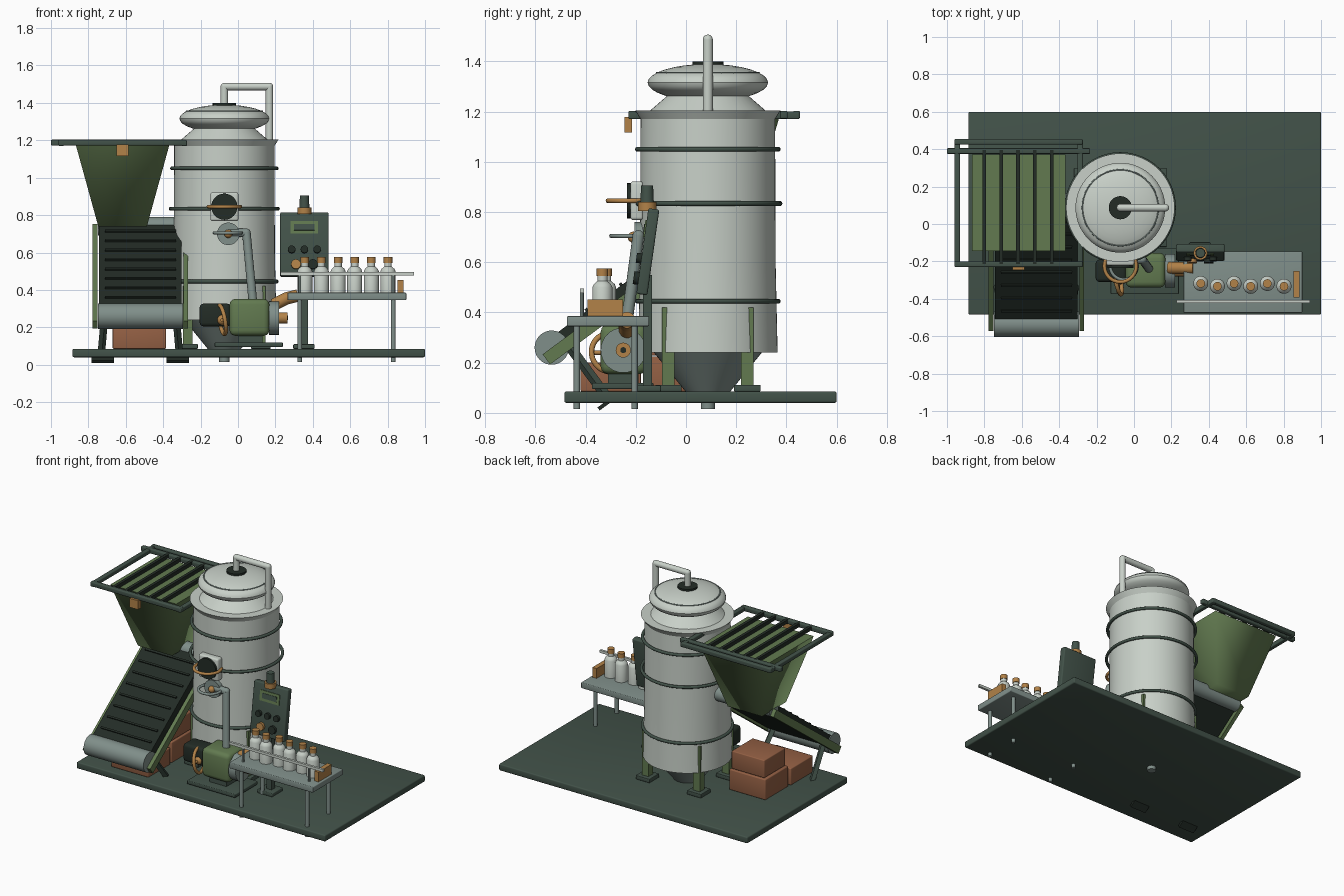
import bpy, bmesh, math
from mathutils import Vector, Matrix

if "Cube" in bpy.data.objects:
    bpy.data.objects.remove(bpy.data.objects["Cube"])


def material(name, rgb):
    m = bpy.data.materials.new(name)
    lin = [((c / 255 + 0.055) / 1.055) ** 2.4 for c in rgb]
    m.diffuse_color = (*lin, 1)
    m.use_nodes = True
    m.node_tree.nodes["Principled BSDF"].inputs["Base Color"].default_value = m.diffuse_color
    return m


STEEL = material("pale_steel", (200, 208, 200))
SLATE = material("slate_metal", (128, 143, 138))
DARK = material("dark_green_grey", (66, 82, 73))
BLACK = material("near_black", (35, 44, 38))
GREEN = material("leaf_green", (98, 122, 80))
BRASS = material("brass", (178, 130, 72))
BRICK = material("crate_brown", (148, 96, 68))


def finish(bm, name, mat, smooth=None):
    bmesh.ops.recalc_face_normals(bm, faces=bm.faces)
    me = bpy.data.meshes.new(name)
    bm.to_mesh(me)
    bm.free()
    me.materials.append(mat)
    ob = bpy.data.objects.new(name, me)
    bpy.context.collection.objects.link(ob)
    if smooth:
        bpy.context.view_layer.objects.active = ob
        ob.select_set(True)
        bpy.ops.object.shade_smooth_by_angle(angle=math.radians(smooth))
        ob.select_set(False)
    return ob


def box(name, lo, hi, mat, bevel=0, matrix=None):
    lo, hi = Vector(lo), Vector(hi)
    bm = bmesh.new()
    bmesh.ops.create_cube(bm, size=1)
    for v in bm.verts:
        v.co = Vector([v.co[i] * (hi[i] - lo[i]) for i in range(3)]) + (lo + hi) / 2
    if bevel:
        bmesh.ops.bevel(bm, geom=bm.edges[:], offset=bevel, segments=3,
                        profile=0.5, affect='EDGES')
    if matrix:
        bm.transform(matrix)
    return finish(bm, name, mat, 30 if bevel else None)


def lathe(name, profile, mat, matrix, n=48):
    """Turn (radius, height) points about the local z axis, capped at both ends."""
    bm = bmesh.new()
    rings = []
    for r, h in profile:
        rings.append([bm.verts.new((r * math.cos(2 * math.pi * i / n),
                                    r * math.sin(2 * math.pi * i / n), h)) for i in range(n)])
    for a, b in zip(rings, rings[1:]):
        for i in range(n):
            bm.faces.new((a[i], a[(i + 1) % n], b[(i + 1) % n], b[i]))
    bm.faces.new(rings[0])
    bm.faces.new(rings[-1])
    bm.transform(matrix)
    return finish(bm, name, mat, 30)


def rod(name, p, q, r, mat, n=20, r2=None):
    p, q = Vector(p), Vector(q)
    turn = (q - p).to_track_quat('Z', 'Y').to_matrix().to_4x4()
    return lathe(name, [(r, 0), (r if r2 is None else r2, (q - p).length)], mat,
                 Matrix.Translation(p) @ turn, n)


def ball(name, c, r, mat):
    bm = bmesh.new()
    bmesh.ops.create_uvsphere(bm, u_segments=20, v_segments=12, radius=r,
                              matrix=Matrix.Translation(c))
    return finish(bm, name, mat, 60)


def ring(name, c, R, r, mat, rot=(0, 0, 0)):
    bpy.ops.mesh.primitive_torus_add(location=c, rotation=rot, major_radius=R, minor_radius=r,
                                     major_segments=48, minor_segments=10)
    ob = bpy.context.object
    ob.name = name
    ob.data.materials.append(mat)
    bpy.ops.object.shade_smooth()
    ob.select_set(False)


def pipe(name, pts, r, mat):
    for i, (a, b) in enumerate(zip(pts, pts[1:])):
        rod(f"{name}_{i}", a, b, r, mat)
    for i, p in enumerate(pts[1:-1]):
        ball(f"{name}_elbow_{i}", p, r, mat)


# Base plate
box("base_plate", (-0.885, -0.485, 0.04), (1, 0.6, 0.085), DARK, 0.008)

# Tank: body, cone, flanged rim, domed lid
TX, TY = -0.073, 0.087
axis = Matrix.Translation((TX, TY, 0))
lathe("tank_body", [(0.278, 0.24), (0.27, 0.6), (0.268, 1.17), (0.29, 1.205), (0.24, 1.205)],
      STEEL, axis, 64)
lathe("tank_cone", [(0.215, 0.24), (0.085, 0.08)], SLATE, axis)
lathe("tank_outlet", [(0.028, 0.1), (0.028, 0.015)], SLATE, axis, 20)
lathe("tank_shoulder", [(0.235, 1.2), (0.16, 1.265)], STEEL, axis)
dome = [(max(0.24 * math.cos(a), 0.001), 1.316 + 0.074 * math.sin(a))
        for a in [math.pi * (i / 16 - 0.5) for i in range(17)]]
lathe("tank_lid", dome, STEEL, axis, 64)
ring("lid_seam", (TX, TY, 1.355), 0.203, 0.004, SLATE)
lathe("lid_cap", [(0.062, 1.375), (0.062, 1.4)], BLACK, axis, 32)
pipe("vent_pipe", [(TX, TY, 1.38), (TX, TY, 1.487), (0.168, TY, 1.487), (0.168, TY, 1.19)],
     0.02, STEEL)
for z, R in ((1.05, 0.28), (0.834, 0.287), (0.445, 0.28)):
    ring("tank_hoop", (TX, TY, z), R, 0.01, DARK)
for sx in (-1, 1):
    for sy in (-1, 1):
        x, y = TX + sx * 0.195, TY + sy * 0.157
        box("tank_leg", (x - 0.025, y - 0.025, 0.1), (x + 0.025, y + 0.025, 0.42), GREEN)
        box("tank_foot", (x - 0.053, y - 0.053, 0.085), (x + 0.053, y + 0.053, 0.112), DARK, 0.004)

# Hatch with handwheel, and sampling valve
box("hatch_plate", (TX - 0.075, -0.222, 0.768), (TX + 0.075, -0.17, 0.922), STEEL, 0.012)
rod("hatch_window", (TX, -0.2, 0.845), (TX, -0.236, 0.845), 0.07, BLACK, 32)
ring("hatch_ring", (TX, -0.225, 0.845), 0.085, 0.01, BRASS)
rod("valve_disc", (-0.052, -0.17, 0.7), (-0.052, -0.205, 0.7), 0.06, SLATE, 32)
ring("valve_ring", (-0.055, -0.225, 0.705), 0.072, 0.009, SLATE)
ball("valve_knob", (-0.052, -0.21, 0.7), 0.022, BRASS)

# Pump
pipe("pump_riser", [(-0.05, -0.19, 0.705), (0.045, -0.19, 0.705), (0.08, -0.24, 0.33)],
     0.023, SLATE)
box("pump_base", (-0.125, -0.375, 0.095), (0.24, -0.13, 0.12), DARK, 0.005)
box("pump_stand", (0.0, -0.31, 0.115), (0.13, -0.19, 0.17), DARK)
box("pump_housing", (-0.045, -0.34, 0.155), (0.168, -0.155, 0.352), GREEN, 0.03)
rod("pump_flange", (0.165, -0.25, 0.25), (0.22, -0.25, 0.25), 0.09, SLATE, 32)
rod("pump_nozzle", (0.22, -0.25, 0.25), (0.265, -0.25, 0.25), 0.03, BRASS)
rod("pump_nozzle_bore", (0.26, -0.25, 0.25), (0.268, -0.25, 0.25), 0.012, BLACK)
pipe("pump_discharge", [(0.19, -0.235, 0.32), (0.26, -0.235, 0.355), (0.32, -0.235, 0.37)],
     0.033, BRASS)
box("pump_motor", (-0.205, -0.31, 0.205), (-0.04, -0.19, 0.327), BLACK, 0.02)
ring("pump_wheel", (-0.085, -0.3, 0.24), 0.078, 0.011, BRASS, (0, math.radians(80), 0.2))
rod("pump_wheel_spoke", (-0.085, -0.37, 0.24), (-0.085, -0.23, 0.24), 0.009, BRASS)
ball("pump_wheel_hub", (-0.085, -0.3, 0.24), 0.028, BRASS)

# Control panel, tilted back on a post
box("panel_foot", (0.295, -0.215, 0.085), (0.41, -0.1, 0.11), DARK, 0.005)
box("panel_post", (0.335, -0.172, 0.1), (0.375, -0.135, 0.55), DARK)
tilt = Matrix.Translation((0.355, -0.152, 0.642)) @ Matrix.Rotation(math.radians(-8), 4, 'X')
box("panel_box", (-0.13, -0.022, -0.172), (0.13, 0.022, 0.172), DARK, 0.008, tilt)
box("panel_screen_frame", (-0.074, -0.027, 0.056), (0.074, -0.02, 0.125), GREEN, 0, tilt)
box("panel_screen", (-0.055, -0.03, 0.074), (0.055, -0.025, 0.108), DARK, 0, tilt)
for x, z, m, r in ((-0.068, -0.03, BLACK, 0.02), (0, -0.03, BLACK, 0.02), (0.068, -0.03, BLACK, 0.02),
                   (-0.045, -0.11, BRASS, 0.026), (0.045, -0.11, BLACK, 0.026)):
    rod("panel_button", tilt @ Vector((x, -0.015, z)), tilt @ Vector((x, -0.042, z)), r, m)
rod("beacon_base", (0.355, -0.155, 0.805), (0.355, -0.155, 0.84), 0.037, BRASS)
rod("beacon", (0.355, -0.155, 0.835), (0.355, -0.155, 0.905), 0.027, DARK, 24, 0.024)

# Filling table with bottles
box("table_top", (0.265, -0.475, 0.345), (0.9, -0.147, 0.385), SLATE, 0.005)
for x in (0.33, 0.83):
    for y in (-0.435, -0.205):
        rod("table_leg", (x, y, 0.015), (x, y, 0.35), 0.013, SLATE, 16)
    rod("rail_post", (x, -0.415, 0.38), (x, -0.415, 0.487), 0.008, SLATE, 12)
box("bottle_rail", (0.228, -0.423, 0.478), (0.94, -0.407, 0.496), STEEL)
box("bottle_stop", (0.853, -0.392, 0.385), (0.885, -0.25, 0.452), BRASS)
for i in range(6):
    at = Matrix.Translation((0.357 + 0.089 * i, -0.318 - 0.015 * (i % 2), 0.385))
    lathe("bottle", [(0.04, 0), (0.04, 0.115), (0.034, 0.128), (0.02, 0.14), (0.02, 0.165)],
          STEEL, at, 24)
    lathe("bottle_cap", [(0.023, 0.16), (0.023, 0.19)], BRASS, at, 20)

# Hopper: tapered bin, grate frame and bars
HX, HY = -0.617, 0.113
bm = bmesh.new()
bmesh.ops.create_cube(bm, size=2)
for v in bm.verts:
    top = v.co.z > 0
    v.co = (HX + v.co.x * (0.25 if top else 0.13), HY + v.co.y * (0.258 if top else 0.13),
            1.175 if top else 0.74)
finish(bm, "hopper_bin", GREEN, 95)
for y, x0, x1 in ((0.44, -0.96, -0.275), (0.39, -1.0, -0.235), (-0.215, -0.96, -0.275)):
    box("grate_frame_x", (x0, y - 0.015, 1.172), (x1, y + 0.015, 1.203), DARK, 0.006)
for x in (-0.945, -0.288):
    box("grate_frame_y", (x - 0.015, -0.23, 1.17), (x + 0.015, 0.452, 1.2), DARK, 0.006)
for i in range(5):
    x = -0.8 + 0.09 * i
    box("grate_bar", (x - 0.01, -0.215, 1.178), (x + 0.01, 0.395, 1.203), BLACK)
box("hopper_tag", (-0.65, -0.246, 1.117), (-0.586, -0.215, 1.178), BRASS)

# Inclined conveyor; local y runs up the slope from the lower drum
slope = math.atan2(0.48, 0.65)
L = math.hypot(0.48, 0.65)
conv = Matrix.Translation((-0.522, -0.535, 0.26)) @ Matrix.Rotation(slope, 4, 'X')
box("belt", (-0.22, 0.0, -0.035), (0.22, L, 0.035), BLACK, 0, conv)
for i in range(8):
    y = 0.11 + i * 0.085
    box("belt_cleat", (-0.19, y, 0.03), (0.19, y + 0.012, 0.045), BLACK, 0, conv)
for y, r, name in ((0, 0.068, "lower_drum"), (L, 0.05, "upper_drum")):
    rod(name, conv @ Vector((-0.227, y, 0)), conv @ Vector((0.227, y, 0)), r, SLATE, 40)
for s in (-1, 1):
    box("conveyor_rail", (s * 0.243 - 0.013, -0.045, -0.05), (s * 0.243 + 0.013, L + 0.02, 0.0),
        GREEN, 0, conv)
    rod("conveyor_leg", conv @ Vector((s * 0.19, 0.06, -0.03)),
        conv @ Vector((s * 0.21, 0.06, -0.31)), 0.02, DARK, 4)
    box("conveyor_foot", (s * 0.2 - 0.06, 0.005, -0.315), (s * 0.2 + 0.06, 0.09, -0.3),
        BLACK, 0, conv)

# Crates stacked under the conveyor
for i, (x0, x1, y0, y1, z0, z1) in enumerate((
        (-0.665, -0.39, -0.16, 0.09, 0.085, 0.225), (-0.65, -0.4, -0.15, 0.08, 0.228, 0.35),
        (-0.67, -0.385, -0.42, -0.18, 0.085, 0.2))):
    box(f"crate_{i}", (x0, y0, z0), (x1, y1, z1), BRICK, 0.006)
